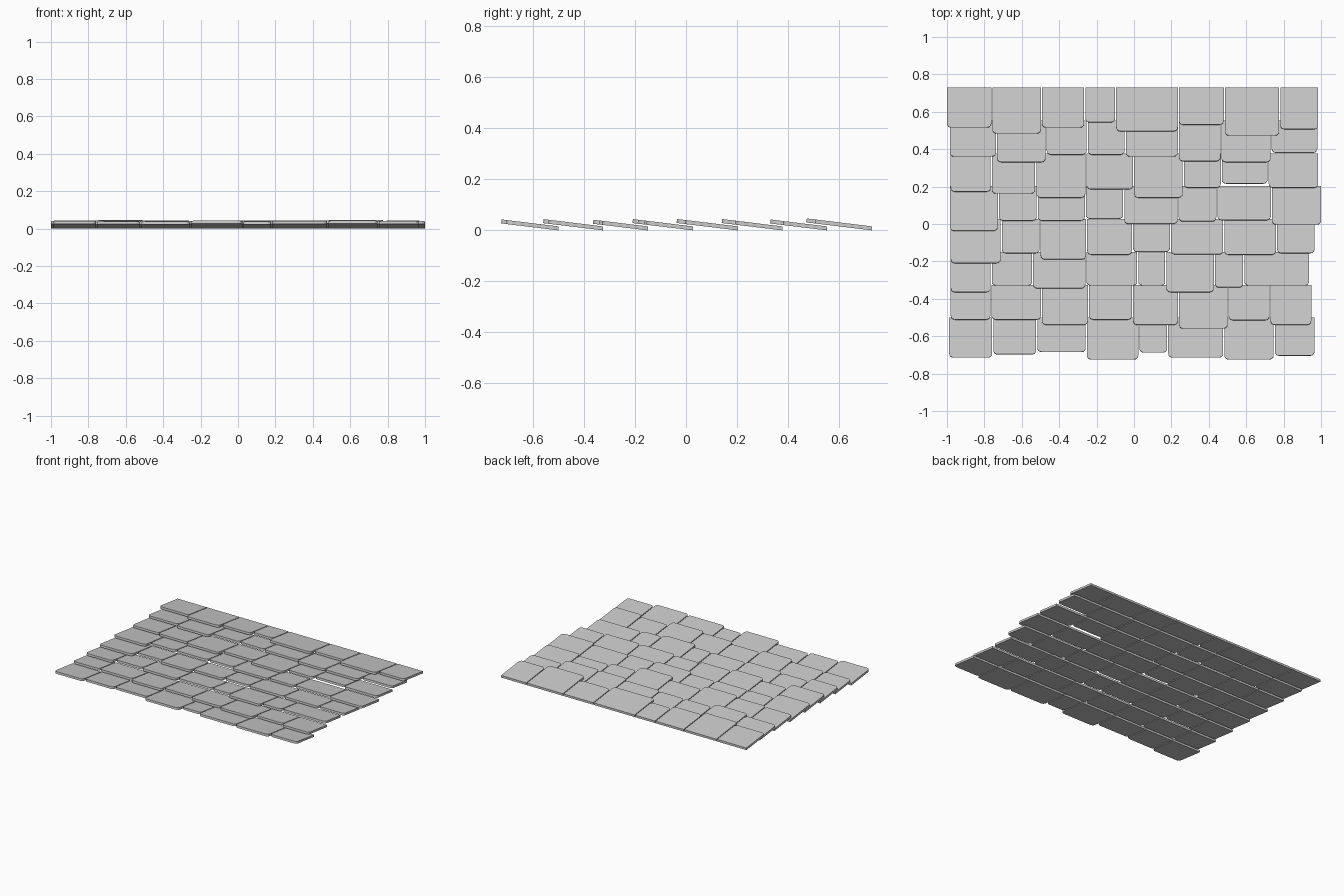
import bpy, bmesh, math

if "Cube" in bpy.data.objects:
    bpy.data.objects.remove(bpy.data.objects["Cube"])

SLOPE, THICK, GAP, RADIUS = 0.121, 0.0155, 0.006, 0.022

grey = bpy.data.materials.new("shingle grey")
grey.diffuse_color = (0.6, 0.6, 0.6, 1)
grey.use_nodes = True
grey.node_tree.nodes["Principled BSDF"].inputs["Base Color"].default_value = grey.diffuse_color


def add_shingle(bm, x0, x1, front, back):
    """One tilted slab: square at the back, rounded at the front corners."""
    pts = [(x1, back), (x0, back)]
    for cx, start in ((x0 + RADIUS, 180), (x1 - RADIUS, 270)):
        for i in range(5):
            a = math.radians(start + 22.5 * i)
            pts.append((cx + RADIUS * math.cos(a), front + RADIUS + RADIUS * math.sin(a)))
    low = [bm.verts.new((x, y, (back - y) * SLOPE)) for x, y in pts]
    top = [bm.verts.new((x, y + THICK * SLOPE * (y < back), (back - y) * SLOPE + THICK)) for x, y in pts]
    bm.faces.new(top)
    bm.faces.new(low[::-1])
    n = len(pts)
    for i in range(n):
        j = (i + 1) % n
        bm.faces.new((low[i], low[j], top[j], top[i]))


def row(number, back, edges, fronts):
    """A course of shingles: shared x edges, and the front y of each shingle."""
    bm = bmesh.new()
    for x0, x1, front in zip(edges, edges[1:], fronts):
        add_shingle(bm, x0 + (GAP / 2 if x0 != edges[0] else 0),
                    x1 - (GAP / 2 if x1 != edges[-1] else 0), front, back)
    bmesh.ops.recalc_face_normals(bm, faces=bm.faces)
    name = f"shingle_row_{number}"
    mesh = bpy.data.meshes.new(name)
    bm.to_mesh(mesh)
    bm.free()
    mesh.materials.append(grey)
    bpy.context.collection.objects.link(bpy.data.objects.new(name, mesh))


# Courses from the back (ridge) to the front (eave)
row(1, 0.73, (-1, -.76, -.495, -.263, -.098, .237, .483, .779, .985),
    (.515, .483, .515, .543, .495, .53, .472, .506))
row(2, 0.553, (-.985, -.735, -.47, -.25, -.047, .237, .465, .733, .98),
    (.36, .33, .37, .37, .36, .335, .33, .38))
row(3, 0.378, (-.98, -.763, -.525, -.257, -.002, .263, .467, .717, .985),
    (.172, .162, .14, .185, .14, .193, .215, .193))
row(4, 0.203, (-.985, -.725, -.517, -.26, -.055, .236, .443, .735, 1),
    (-.037, .017, .017, .027, 0, .013, .02, -.004))
row(5, 0.027, (-.98, -.71, -.502, -.253, -.008, .195, .48, .762, .965),
    (-.21, -.157, -.19, -.165, -.15, -.163, -.165, -.157))
row(6, -0.15, (-.98, -.763, -.542, -.257, .02, .17, .43, .587, .935),
    (-.365, -.33, -.345, -.33, -.33, -.365, -.34, -.33))
row(7, -0.325, (-.98, -.765, -.495, -.243, -.008, .238, .503, .727, .948),
    (-.512, -.512, -.54, -.512, -.54, -.56, -.515, -.54))
row(8, -0.5, (-.988, -.755, -.52, -.255, .026, .18, .48, .75, .965),
    (-.715, -.698, -.685, -.725, -.688, -.715, -.725, -.705))
